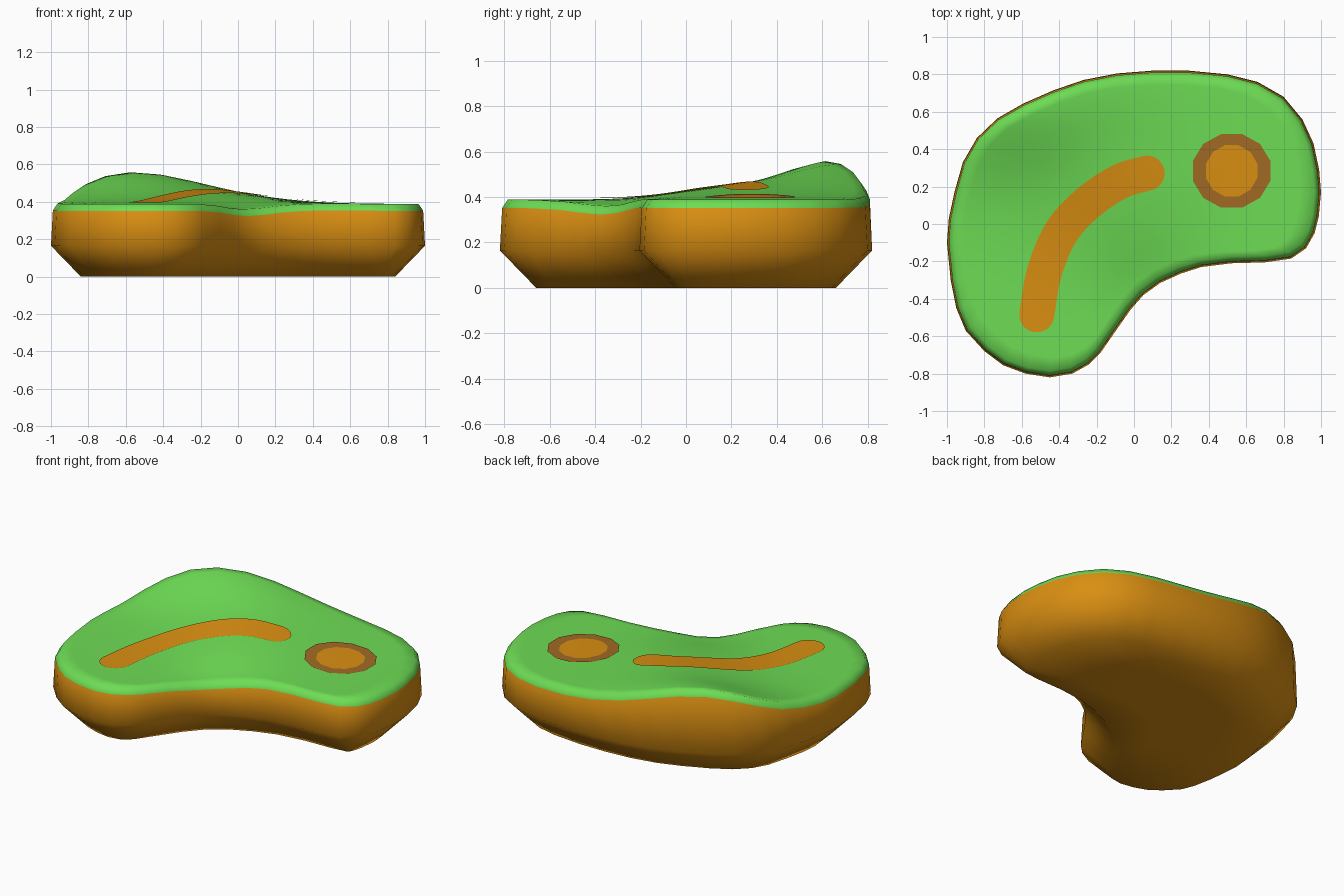
import bpy, bmesh, math
from mathutils import Vector

if "Cube" in bpy.data.objects:
    bpy.data.objects.remove(bpy.data.objects["Cube"])

# Kidney-shaped outline, seen from above (clockwise from the left end)
OUT = [(-1, -.1), (-.99, .03), (-.96, .17), (-.915, .33), (-.84, .46), (-.73, .565), (-.59, .645),
       (-.43, .715), (-.27, .77), (-.09, .805), (.1, .82), (.29, .82), (.5, .80), (.66, .76),
       (.80, .68), (.90, .56), (.96, .43), (.99, .29), (1, .17), (.988, .04), (.965, -.05),
       (.92, -.13), (.84, -.185), (.70, -.205), (.52, -.21), (.36, -.23), (.25, -.265),
       (.14, -.315), (.05, -.38), (-.02, -.46), (-.09, -.56), (-.18, -.69), (-.24, -.75),
       (-.33, -.80), (-.45, -.82), (-.58, -.80), (-.70, -.755), (-.80, -.68), (-.90, -.57),
       (-.95, -.45), (-.98, -.3)]
OUT = [Vector(p) for p in OUT]
HUB = Vector((-.2, .2))


def material(name, rgb):
    m = bpy.data.materials.new(name)
    m.diffuse_color = (*rgb, 1)
    m.use_nodes = True
    m.node_tree.nodes["Principled BSDF"].inputs["Base Color"].default_value = m.diffuse_color
    return m


GREEN = material("grass green", (.155, .72, .09))
ORANGE = material("earth orange", (.70, .275, .006))
BROWN = material("ring brown", (.36, .145, .018))


def bump(x, y, cx, cy, sx, sy, amp):
    return amp * math.exp(-((x - cx) / sx) ** 2 / 2 - ((y - cy) / sy) ** 2 / 2)


def height(x, y):
    """Grass surface: back-left hill, low middle rise, dip at the inner bend."""
    return (.389 + bump(x, y, -.62, .68, .42, .27, .172)
            + bump(x, y, -.12, .18, .3, .25, .045)
            + bump(x, y, .08, -.38, .16, .16, -.035))


def inset(d):
    """Outline moved inward by d."""
    n, pts = len(OUT), []
    for i, p in enumerate(OUT):
        t = (OUT[(i + 1) % n] - OUT[i - 1]).normalized()
        pts.append(p + Vector((t.y, -t.x)) * d)
    return pts


def make(name, rows, mats, index=lambda i: 0, closed=True, cap_start=None, cap_end=None):
    """Skin a list of rows of points, with optional centre points closing the ends."""
    bm = bmesh.new()
    vs = [[bm.verts.new(p) for p in r] for r in rows]
    n = len(rows[0])
    for i in range(len(rows) - 1):
        for j in range(n if closed else n - 1):
            k = (j + 1) % n
            f = bm.faces.new((vs[i][j], vs[i][k], vs[i + 1][k], vs[i + 1][j]))
            f.material_index = index(i)
    for row, cap, i in ((vs[0], cap_start, 0), (vs[-1], cap_end, len(rows) - 2)):
        if cap:
            c = bm.verts.new(cap)
            for j in range(n):
                f = bm.faces.new((row[j], row[(j + 1) % n], c))
                f.material_index = index(i)
    bmesh.ops.recalc_face_normals(bm, faces=bm.faces)
    bm.faces.ensure_lookup_table()
    # Open plates must face upward
    if not (cap_start and cap_end) and sum(f.normal.z for f in bm.faces) < 0:
        bmesh.ops.reverse_faces(bm, faces=bm.faces)
    me = bpy.data.meshes.new(name)
    bm.to_mesh(me)
    bm.free()
    for m in mats:
        me.materials.append(m)
    ob = bpy.data.objects.new(name, me)
    bpy.context.collection.objects.link(ob)
    me.shade_smooth()
    return ob


# Island: flat base, chamfer, upright earth wall, grass lip and grass surface
base, lip = inset(.16), inset(.035)
rows = [[(*HUB.lerp(p, s), 0) for p in base] for s in (.5, 1)]
rows.append([(*p, .165) for p in OUT])
rows.append([(*p, height(*q) - .037) for p, q in zip(inset(.01), lip)])
EARTH_ROWS = len(rows) - 1
RINGS = 14
for k in range(RINGS, 0, -1):
    pts = [HUB.lerp(p, k / RINGS) for p in lip]
    rows.append([(*p, height(*p)) for p in pts])
make("island", rows, [ORANGE, GREEN], lambda i: 0 if i < EARTH_ROWS else 1,
     cap_start=(*HUB, 0), cap_end=(*HUB, height(*HUB)))


def on_grass(p, lift=.006):
    return (p[0], p[1], height(p[0], p[1]) + lift)


# Path: curved strip with round ends, draped on the grass
P = [Vector(p) for p in ((-.52, -.485), (-.48, -.26), (-.39, -.045), (-.25, .11), (-.08, .225), (.07, .272))]
R = .094
ctrl = [2 * P[0] - P[1]] + P + [2 * P[-1] - P[-2]]
line = []
for a, b, c, d in zip(ctrl, ctrl[1:], ctrl[2:], ctrl[3:]):
    for s in range(6):
        t = s / 6
        line.append(.5 * (2 * b + (c - a) * t + (2 * a - 5 * b + 4 * c - d) * t * t
                          + (3 * b - a - 3 * c + d) * t ** 3))
line.append(P[-1])
t0, t1 = (line[0] - line[1]).normalized(), (line[-1] - line[-2]).normalized()
angles = [math.radians(a) for a in (15, 30, 45, 60, 75, 88)]
stations = [(line[0] + t0 * R * math.sin(a), -t0, R * math.cos(a)) for a in reversed(angles)]
for i, p in enumerate(line):
    t = (line[min(i + 1, len(line) - 1)] - line[max(i - 1, 0)]).normalized()
    stations.append((p, t, R))
stations += [(line[-1] + t1 * R * math.sin(a), t1, R * math.cos(a)) for a in angles]
make("path", [[on_grass(p + Vector((-t.y, t.x)) * w * s / 3) for s in range(-3, 4)]
              for p, t, w in stations], [ORANGE], closed=False)


# Round spot: brown ring around an orange centre
def ring(rx, ry, cx=.522, cy=.284, n=12):
    return [on_grass((cx + rx * math.cos(math.tau * (k + .5) / n),
                      cy + ry * math.sin(math.tau * (k + .5) / n))) for k in range(n)]


make("spot_ring", [ring(.215, .204), ring(.18, .17), ring(.143, .142)], [BROWN])
make("spot_centre", [ring(.143, .142), ring(.07, .07)], [ORANGE], cap_end=on_grass((.522, .284)))
